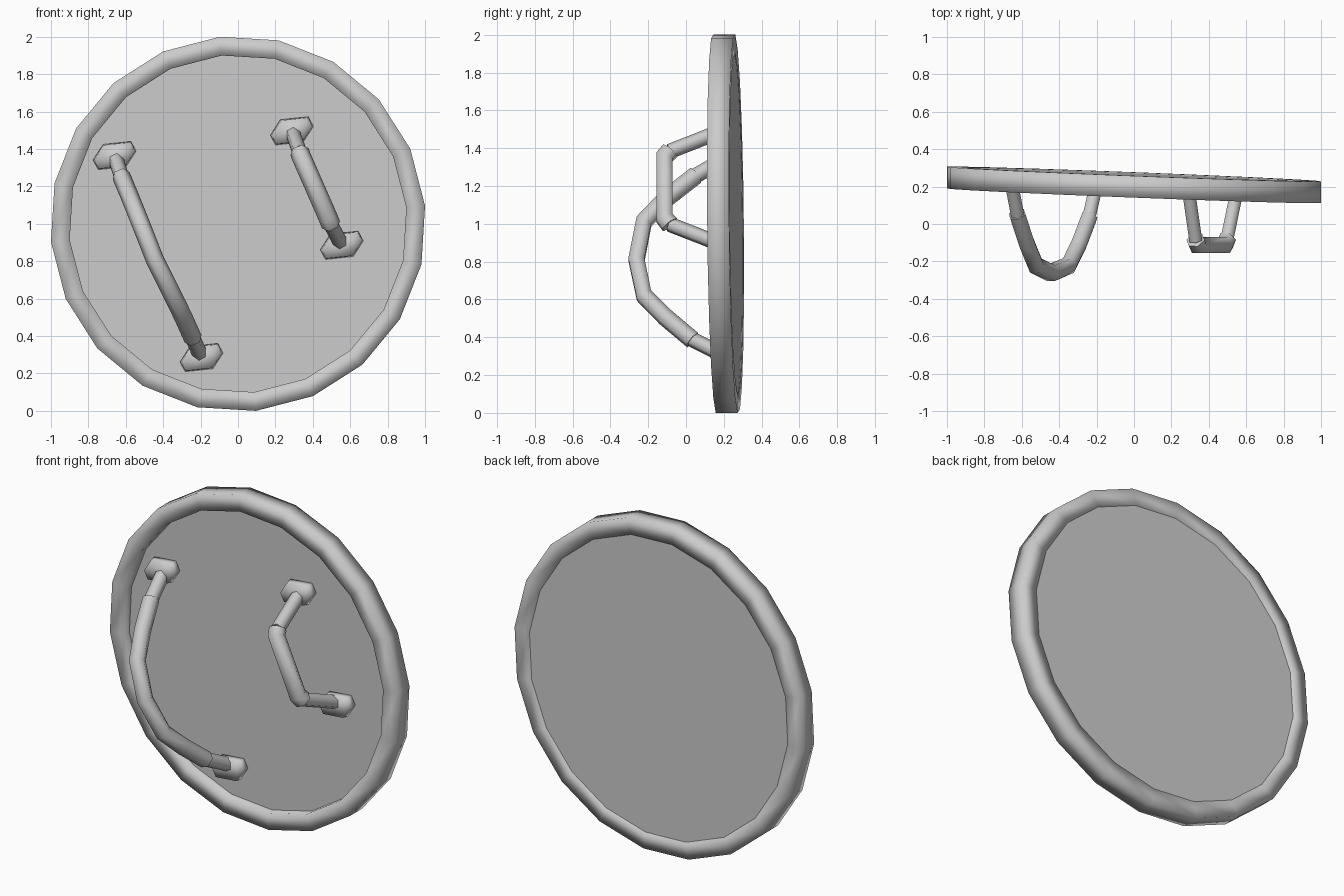
import bpy, bmesh, math
from mathutils import Vector

if "Cube" in bpy.data.objects:
    bpy.data.objects.remove(bpy.data.objects["Cube"])

SIDES = 20
PHASE = math.radians(5.5)
HALF = 0.058          # half depth of the rim
BOARD_FRONT = -0.008  # board faces, measured from the rim's middle plane
BOARD_BACK = 0.053


def lean(x, z, offset=0.0):
    """Point on the slightly tilted shield plane."""
    return Vector((x, 0.209 - 0.039 * x - 0.01 * (z - 1) + offset, z))


def ring_point(i, radius, offset):
    a = PHASE + i * math.tau / SIDES
    return lean(radius * math.cos(a), 1 + radius * math.sin(a), offset)


def finish(bm, name, smooth):
    bmesh.ops.recalc_face_normals(bm, faces=bm.faces)
    mesh = bpy.data.meshes.new(name)
    bm.to_mesh(mesh)
    bm.free()
    for p in mesh.polygons:
        p.use_smooth = smooth
    obj = bpy.data.objects.new(name, mesh)
    bpy.context.collection.objects.link(obj)
    return obj


# Rim: four-sided section swept round a 20-gon, softly shaded
bm = bmesh.new()
section = [(1.0046, -HALF), (1.0046, HALF), (0.904, HALF), (0.904, -HALF)]
rings = [[bm.verts.new(ring_point(i, r, o)) for r, o in section] for i in range(SIDES)]
for i in range(SIDES):
    a, b = rings[i], rings[(i + 1) % SIDES]
    for k in range(4):
        m = (k + 1) % 4
        bm.faces.new((a[k], a[m], b[m], b[k]))
finish(bm, "shield_rim", True)

# Board: panel filling the rim, recessed at the front
bm = bmesh.new()
front, back = ([bm.verts.new(ring_point(i, 0.906, o)) for i in range(SIDES)]
               for o in (BOARD_FRONT, BOARD_BACK))
bm.faces.new(front)
bm.faces.new(back)
for i in range(SIDES):
    j = (i + 1) % SIDES
    bm.faces.new((front[i], front[j], back[j], back[i]))
finish(bm, "shield_board", False)


# Mounting pads: squashed hexagons with a slightly smaller front
def pad(name, cx, cz):
    half = [(0.116, 0.024), (0.088, 0.076), (-0.062, 0.060)]
    outline = half + [(-x, -z) for x, z in half]
    bm = bmesh.new()
    base, top = ([bm.verts.new(lean(cx + x * s, cz + z * s, o)) for x, z in outline]
                 for s, o in ((1.0, BOARD_FRONT + 0.003), (0.92, BOARD_FRONT - 0.04)))
    bm.faces.new(base)
    bm.faces.new(top)
    for i in range(6):
        j = (i + 1) % 6
        bm.faces.new((base[i], base[j], top[j], top[i]))
    finish(bm, name, True)


# Six-sided tubes along a path
def tube(name, points, radius):
    curve = bpy.data.curves.new(name, 'CURVE')
    curve.dimensions = '3D'
    curve.bevel_depth = radius
    curve.bevel_resolution = 1
    curve.use_fill_caps = True
    spline = curve.splines.new('POLY')
    spline.points.add(len(points) - 1)
    for p, co in zip(spline.points, points):
        p.co = (*co, 1)
        p.tilt = math.radians(30)
    obj = bpy.data.objects.new(name, curve)
    bpy.context.collection.objects.link(obj)
    bpy.ops.object.select_all(action='DESELECT')
    obj.select_set(True)
    bpy.context.view_layer.objects.active = obj
    bpy.ops.object.convert(target='MESH')
    bpy.ops.object.shade_smooth_by_angle(angle=math.radians(65))


# A handle is a thick grip, two thinner legs and two pads
def handle(name, grip, upper, lower, grip_radius, leg_radius):
    tube(name + "_grip", grip, grip_radius)
    for side, (x, z), end, inner in (("upper", upper, grip[0], grip[1]),
                                     ("lower", lower, grip[-1], grip[-2])):
        tip = Vector(end).lerp(Vector(inner), 0.06)
        tube(f"{name}_{side}_leg", [lean(x, z, BOARD_FRONT + 0.02), tip], leg_radius)
        pad(f"{name}_{side}_pad", x, z)


# Long curved arm loop
handle("arm_loop",
       [(-0.625, 0.053, 1.257), (-0.575, -0.10, 1.138), (-0.525, -0.222, 1.013),
        (-0.445, -0.262, 0.81), (-0.35, -0.222, 0.62), (-0.295, -0.11, 0.507),
        (-0.24, 0.035, 0.385)],
       (-0.66, 1.365), (-0.195, 0.285), 0.049, 0.041)

# Short hand grip
handle("hand_grip",
       [(0.329, -0.085, 1.385), (0.34, -0.113, 1.355),
        (0.483, -0.113, 1.03), (0.497, -0.085, 0.995)],
       (0.288, 1.497), (0.555, 0.885), 0.052, 0.040)
